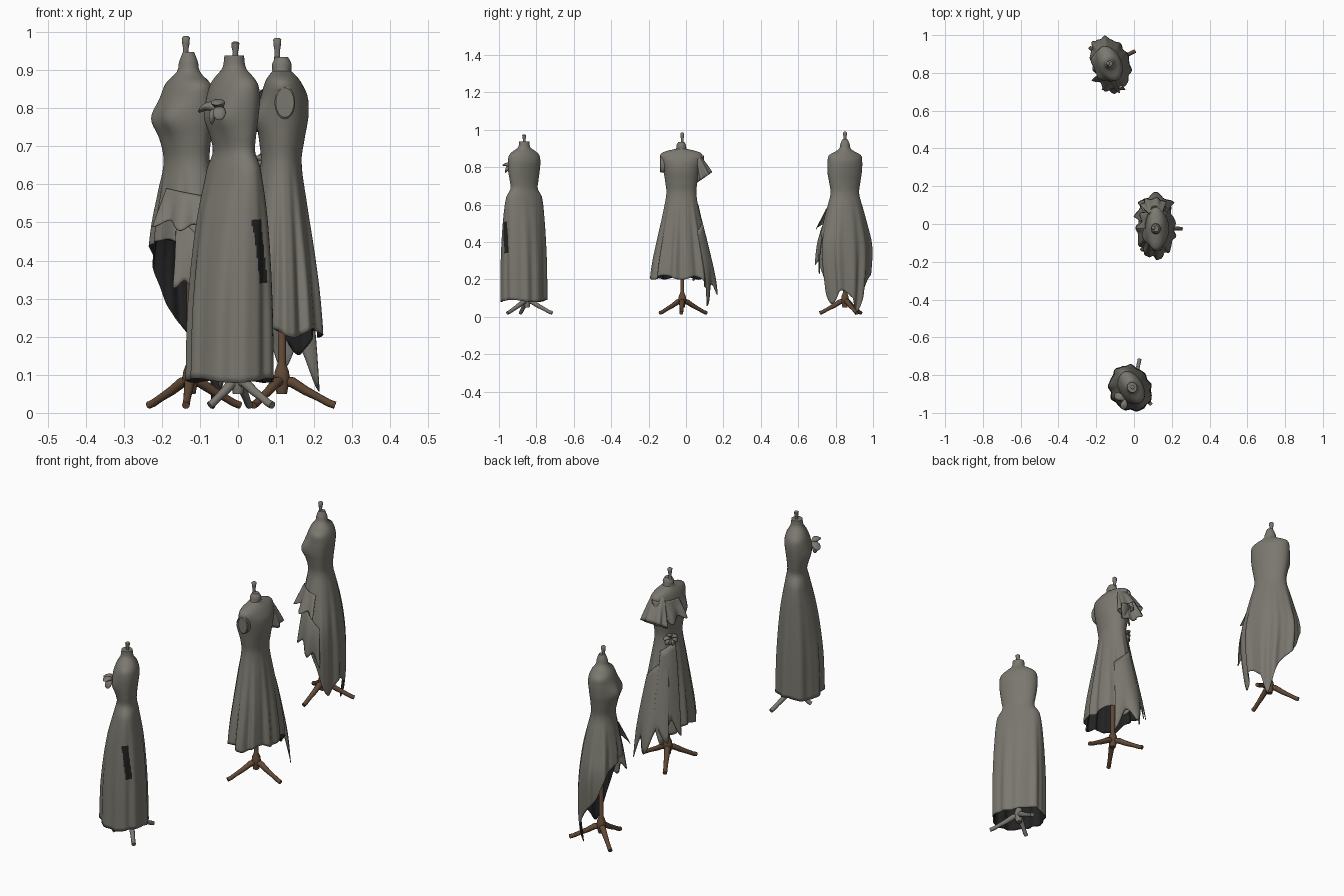
import bpy, bmesh, math
from math import sin, cos, radians, pi, exp
from mathutils import Vector, Matrix

if "Cube" in bpy.data.objects:
    bpy.data.objects.remove(bpy.data.objects["Cube"])

def material(name, col):
    m = bpy.data.materials.new(name)
    m.diffuse_color = (*col, 1)
    m.use_nodes = True
    m.node_tree.nodes["Principled BSDF"].inputs["Base Color"].default_value = m.diffuse_color
    return m

CLOTH = material("grey cloth", (0.195, 0.187, 0.158))
DARK = material("dark lining", (0.016, 0.016, 0.016))
WOOD = material("brown wood", (0.12, 0.066, 0.036))

def interp(pts, x, k):
    """Smooth curve through rows sorted by first value."""
    if x <= pts[0][0]: return pts[0][k]
    if x >= pts[-1][0]: return pts[-1][k]
    n = len(pts)
    i = next(j for j in range(n - 1) if pts[j + 1][0] >= x)
    def slope(j):
        a, b = pts[max(j - 1, 0)], pts[min(j + 1, n - 1)]
        return (b[k] - a[k]) / (b[0] - a[0])
    p, q = pts[i], pts[i + 1]
    h = q[0] - p[0]
    t = (x - p[0]) / h
    return ((2*t**3 - 3*t*t + 1)*p[k] + (t**3 - 2*t*t + t)*h*slope(i)
            + (3*t*t - 2*t**3)*q[k] + (t**3 - t*t)*h*slope(i + 1))

def mesh_object(name, verts, faces, mat, frame=None, thick=0, angle=50, lining=None):
    me = bpy.data.meshes.new(name)
    me.from_pydata([tuple(v) for v in verts], [], faces)
    bm = bmesh.new(); bm.from_mesh(me)
    bmesh.ops.recalc_face_normals(bm, faces=bm.faces)
    bm.to_mesh(me); bm.free()
    ob = bpy.data.objects.new(name, me)
    bpy.context.collection.objects.link(ob)
    me.materials.append(mat)
    if frame: ob.matrix_world = frame
    if thick:
        me.materials.append(lining or mat)
        s = ob.modifiers.new("cloth", 'SOLIDIFY')
        s.thickness, s.offset, s.material_offset = thick, -1, 1
    bpy.context.view_layer.objects.active = ob
    bpy.ops.object.select_all(action='DESELECT')
    ob.select_set(True)
    bpy.ops.object.shade_smooth_by_angle(angle=radians(angle))
    return ob

def grid_faces(rows, cols, wrap):
    return [(r*cols + c, r*cols + (c + 1) % cols, (r + 1)*cols + (c + 1) % cols, (r + 1)*cols + c)
            for r in range(rows - 1) for c in range(cols if wrap else cols - 1)]

def loft(name, centres, radii, mat, sides=12, frame=None):
    """Round tube through points."""
    P = [Vector(p) for p in centres]
    verts = []
    for i, p in enumerate(P):
        d = (P[min(i + 1, len(P) - 1)] - P[max(i - 1, 0)]).normalized()
        u = d.orthogonal().normalized() if i == 0 else (pu - d*pu.dot(d)).normalized()
        v = d.cross(u)
        pu = u
        verts += [p + radii[i]*(u*cos(2*pi*k/sides) + v*sin(2*pi*k/sides)) for k in range(sides)]
    faces = grid_faces(len(P), sides, True)
    faces += [tuple(range(sides)), tuple(range(len(verts) - sides, len(verts)))]
    return mesh_object(name, verts, faces, mat, frame)

def skin(prof, phi, z, bust=0.0):
    """Body point in a local frame, +x is the dress front."""
    c, s = cos(phi), sin(phi)
    w = interp(prof, z, 1)
    d = interp(prof, z, 2 if c > 0 else 3)
    b = 0
    for a in (0.62, -0.62):
        e = (math.atan2(sin(phi - a), cos(phi - a)) / 0.4)**2 + ((z - 0.775) / 0.04)**2
        b += bust*exp(-e)
    return Vector((d*c + b, w*s, z))

def dress(name, prof, frame, waist, hem, pleats, amp, bust, cols=144):
    top = prof[-1][0]
    verts = []
    ups, downs = 30, 34
    for r in range(ups + downs + 1):
        for c in range(cols):
            phi = 2*pi*c/cols
            if r <= ups:
                z, t = top + (waist - top)*r/ups, 0
            else:
                t = (r - ups)/downs
                z = waist + (hem(phi) - waist)*t
            p = skin(prof, phi, z, bust)
            f = 1 + amp*min(1, t*1.4)*(cos(pleats*phi + 0.9*sin(2*phi)) + 0.4*cos((pleats*2 - 3)*phi + 1))
            verts.append((p.x*f, p.y*f, p.z))
    faces = grid_faces(ups + downs + 1, cols, True) + [tuple(range(cols))]
    return mesh_object(name, verts, faces, CLOTH, frame, 0.003, 50, DARK)

def ruffle(name, prof, frame, a0, z0, a1, z1, drop, flare, waves, taper=0.0):
    """Wavy strip hanging from a line on the dress."""
    n, m, verts = 80, 12, []
    for j in range(m + 1):
        v = j/m
        for i in range(n + 1):
            u = i/n
            phi, z = radians(a0 + (a1 - a0)*u), z0 + (z1 - z0)*u
            d = drop*(1 - taper*abs(2*u - 1))
            wave = cos(2*pi*waves*u)
            p = skin(prof, phi, max(z - d*v, prof[0][0]))
            p.z = z - d*v*(1 + 0.12*wave)
            p += Vector((cos(phi), sin(phi), 0))*(0.006 + flare*v*(1 + 0.6*wave))
            verts.append(p)
    return mesh_object(name, verts, grid_faces(m + 1, n + 1, False), CLOTH, frame, 0.003, 70)

def petal(name, at, direction, length, width, frame, thick=0.012):
    bm = bmesh.new()
    bmesh.ops.create_uvsphere(bm, u_segments=16, v_segments=10, radius=1)
    rot = Vector(direction).to_track_quat('X', 'Z').to_matrix().to_4x4()
    for v in bm.verts:
        x = v.co.x
        v.co = Vector(((x + 0.8)*length/2, v.co.y*width*(0.7 + 0.4*x),
                       v.co.z*thick - 0.35*length*max(0, x)**2))
    bmesh.ops.transform(bm, matrix=Matrix.Translation(at) @ rot, verts=bm.verts)
    vs = [v.co.copy() for v in bm.verts]
    bm.verts.index_update()
    fs = [[v.index for v in f.verts] for f in bm.faces]
    bm.free()
    return mesh_object(name, vs, fs, CLOTH, frame)

def stand(name, centre, tips, mat, pole_top):
    cx, cy = centre
    loft(name + "_pole", [(cx, cy, 0.05), (cx, cy, 0.09), (cx, cy, 0.11), (cx, cy, 0.13), (cx, cy, pole_top)],
         [0.014, 0.022, 0.019, 0.011, 0.010], mat)
    for i, (tx, ty) in enumerate(tips):
        pts = [(cx + (tx - cx)*t, cy + (ty - cy)*t, z) for t, z in
               ((0, .085), (.2, .08), (.45, .058), (.7, .04), (.88, .026), (1, .02))]
        loft(f"{name}_leg_{i+1}", pts, [.014, .014, .012, .010, .010, .010], mat, 10)

def finial(name, x, y, z0, z1):
    h = z1 - z0
    loft(name, [(x, y, z0 - 0.01), (x, y, z0 + .3*h), (x, y, z0 + .6*h), (x, y, z0 + .9*h), (x, y, z1)],
         [0.009, 0.007, 0.010, 0.011, 0.006], CLOTH)

def frame_at(x, y, deg):
    return Matrix.Translation((x, y, 0)) @ Matrix.Rotation(radians(deg), 4, 'Z')

# Profiles: height, half width, front depth, back depth
LONG = [(.085, .126, .122, .096), (.3, .126, .114, .09), (.5, .12, .09, .075), (.64, .106, .056, .052),
        (.685, .08, .046, .044), (.73, .084, .054, .046), (.78, .091, .066, .052), (.83, .094, .062, .057),
        (.865, .088, .05, .05), (.885, .066, .04, .04), (.905, .034, .03, .03), (.938, .028, .025, .025)]
KNEE = [(.1, .16, .105, .106), (.23, .157, .1, .102), (.4, .128, .085, .086), (.55, .098, .07, .066),
        (.66, .08, .055, .052), (.72, .086, .06, .06), (.78, .096, .066, .07), (.83, .108, .055, .068),
        (.866, .113, .045, .052), (.885, .085, .035, .038), (.897, .03, .025, .025), (.915, .027, .026, .026),
        (.935, .016, .016, .016)]
TRAIN = [(0, .10, .1, .09), (.15, .125, .1, .105), (.3, .142, .1, .105), (.4, .142, .094, .098),
         (.5, .12, .086, .085), (.58, .1, .074, .068), (.66, .08, .062, .05), (.72, .087, .072, .052),
         (.77, .095, .082, .058), (.83, .097, .066, .062), (.865, .09, .052, .05), (.885, .05, .038, .036),
         (.9, .03, .028, .028), (.92, .026, .025, .025), (.947, .015, .015, .015)]

# Floor length dress with bow
fa = frame_at(-.01, -.865, 210)
ob = dress("long_dress", LONG, fa, .66, lambda p: .085 + .006*cos(3*p), 9, .038, .008)
for f in ob.data.polygons:      # dark slit in the side of the skirt
    a, z = math.degrees(math.atan2(f.center.y, f.center.x)), f.center.z
    if .34 < z < .51 and abs(a - 95 + (z - .42)*60) < 7:
        f.material_index = 1
finial("long_dress_finial", -.007, -.865, .935, .975)
for i, (d, l, w) in enumerate((((.5, .6, .5), .055, .024), ((.5, -.8, .2), .065, .026),
                               ((.5, .8, -.3), .05, .022), ((.6, -.5, -.7), .05, .02))):
    petal(f"bow_petal_{i+1}", (.066, .038, .80), d, l, w, fa)
stand("grey_stand", (.0, -.85), [(.03, -.715), (.09, -.955), (-.075, -.885)], CLOTH, .6)

# Knee length dress with one sleeve
fb = frame_at(.115, -.025, 180)
dress("knee_dress", KNEE, fb, .655, lambda p: .21 + .012*cos(5*p) - .05*exp(-((p - 4.2)/.35)**2), 11, .06, .012)
finial("knee_dress_finial", .103, -.02, .935, .985)
ruffle("side_drape", KNEE, fb, -45, .58, -135, .46, .36, .018, 2)
ruffle("front_drape", KNEE, fb, -20, .64, -75, .6, .4, .012, 1.5)
ruffle("shoulder_drape", KNEE, fb, 0, .845, -95, .862, .1, .022, 2.5, .2)
# Flared sleeve
vs, n = [], 60
for j in range(11):
    v = j/10
    for i in range(n):
        a = 2*pi*i/n
        k = 1 + .13*v*cos(7*a)
        e = (.016 + .034*v)*sin(a)*k
        vs.append(((.036 + .03*v)*cos(a)*k + .01*v, -(.08 + .045*v) - e*.75, .866 - .1*v + e*.5 - .02*v*v))
mesh_object("flared_sleeve", vs, grid_faces(11, n, True) + [tuple(range(n))], CLOTH, fb, .003)
# Flat armhole plate
vs = [Vector((.027*cos(a)*s - .008, .108 + y, .815 + .044*sin(a)*s))
      for y, s in ((-.03, 1), (.002, 1), (.006, .88)) for a in [2*pi*i/32 for i in range(32)]]
mesh_object("armhole_plate", vs, grid_faces(3, 32, True) + [tuple(range(64, 96))], CLOTH, fb, 0, 30)
# Waist rosette
for i in range(7):
    a = 2*pi*i/7
    o, s = Vector((.7, -.7, 0)), Vector((.7, .7, 0))
    petal(f"rosette_petal_{i+1}", (.042, -.044, .655), o*.5 + s*cos(a) + Vector((0, 0, sin(a))), .04, .018, fb, .01)
stand("centre_stand", (.115, -.02), [(.255, -.025), (.04, .11), (.04, -.14)], WOOD, .6)

# High front dress with train
fc = frame_at(-.13, .85, 204)
HEM = [(-180, .10), (-164, .01), (-140, .15), (-114, .22), (-90, .28), (-60, .40), (0, .45),
       (50, .43), (80, .27), (116, .07), (150, .14), (180, .10)]
def train_hem(p):
    d = math.degrees(math.atan2(sin(p), cos(p)))
    return max(.003, interp(HEM, d, 1))
dress("train_dress", TRAIN, fc, .64, train_hem, 10, .05, .016)
finial("train_dress_finial", -.137, .85, .94, .99)
ruffle("hip_ruffle", TRAIN, fc, 15, .59, 85, .57, .09, .022, 2)
ruffle("side_cascade", TRAIN, fc, 40, .52, 100, .42, .17, .012, 2)
# Rounded body under the skirt
levels = ((.6, .93), (.5, .88), (.47, .83), (.455, .65), (.45, .4))
vs = [skin(TRAIN, 2*pi*i/40, .5 if z < .5 else z) * s for z, s in levels for i in range(40)]
for k, v in enumerate(vs): v.z = levels[k // 40][0]
mesh_object("torso_base", vs, grid_faces(5, 40, True) + [tuple(range(160, 200))], CLOTH, fc)
stand("train_stand", (-.125, .85), [(.005, .915), (-.235, .935), (-.137, .715)], WOOD, .6)
